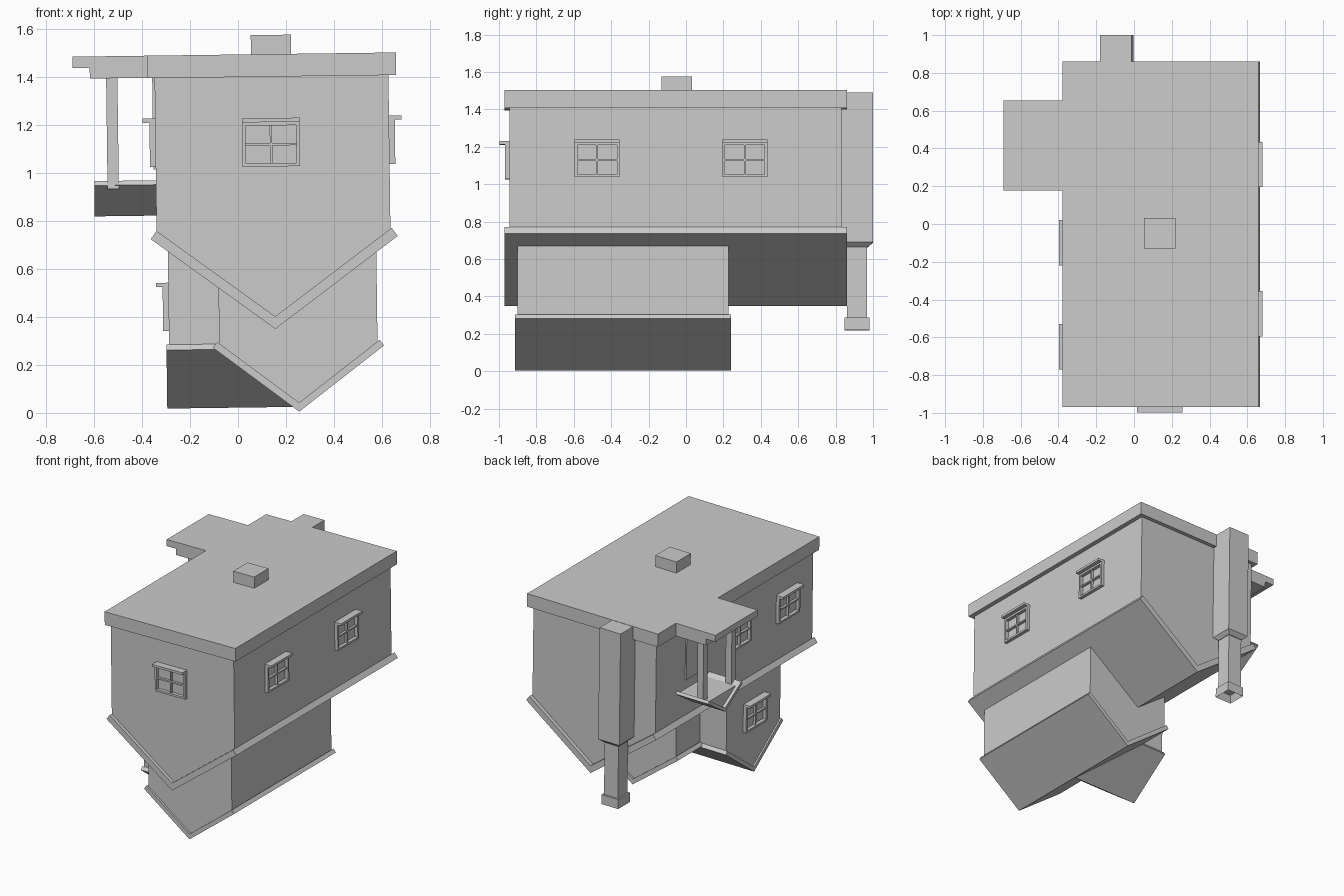
import bpy, bmesh, math
from mathutils import Matrix, Vector

if "Cube" in bpy.data.objects:
    bpy.data.objects.remove(bpy.data.objects["Cube"])

# the whole upside-down house leans slightly about the y axis
LEAN = (Matrix.Translation((0, 0, 0.8)) @ Matrix.Rotation(-0.013, 4, 'Y')
        @ Matrix.Translation((0, 0, -0.8)))


def finish(name, bm):
    bmesh.ops.recalc_face_normals(bm, faces=bm.faces)
    bm.transform(LEAN)
    me = bpy.data.meshes.new(name)
    bm.to_mesh(me)
    bm.free()
    ob = bpy.data.objects.new(name, me)
    bpy.context.collection.objects.link(ob)
    return ob


def add_box(bm, x0, x1, y0, y1, z0, z1):
    m = (Matrix.Translation(((x0 + x1) / 2, (y0 + y1) / 2, (z0 + z1) / 2))
         @ Matrix.Diagonal((abs(x1 - x0), abs(y1 - y0), abs(z1 - z0), 1)))
    return bmesh.ops.create_cube(bm, size=1, matrix=m)['verts']


def box(name, *b):
    bm = bmesh.new()
    add_box(bm, *b)
    return finish(name, bm)


def prism(name, prof, a0, a1, axis):
    """Extrude a (u, z) profile along x or y."""
    bm = bmesh.new()
    put = (lambda u, z: (u, a0, z)) if axis == 'y' else (lambda u, z: (a0, u, z))
    f = bm.faces.new([bm.verts.new(put(*p)) for p in prof])
    new = bmesh.ops.extrude_face_region(bm, geom=[f])['geom']
    d = a1 - a0
    bmesh.ops.translate(bm, verts=[v for v in new if isinstance(v, bmesh.types.BMVert)],
                        vec=(0, d, 0) if axis == 'y' else (d, 0, 0))
    return finish(name, bm)


def v_roof(name, c, half, z0, slope, t, a0, a1, axis):
    """Inverted gable sheet with square-cut eaves."""
    n = Vector((-slope, 1)).normalized() * t
    ze = z0 + half * slope
    zi = z0 + t * math.hypot(1, slope)
    prof = [(c, z0), (c + half, ze), (c + half + n.x, ze + n.y), (c, zi),
            (c - half - n.x, ze + n.y), (c - half, ze)]
    prism(name, prof, a0, a1, axis)


def v_body(name, c, half, z0, slope, top, a0, a1, axis):
    """Walls ending in a downward gable."""
    ze = z0 + half * slope
    prism(name, [(c, z0), (c + half, ze), (c + half, top), (c - half, top), (c - half, ze)],
          a0, a1, axis)


def window(name, pos, angle, w=0.24, h=0.185, d=0.024):
    """Framed window with a cross and a ledge; pos is the centre on the wall."""
    bm = bmesh.new()
    b = 0.014
    for s in (-1, 1):
        add_box(bm, s * w / 2, s * (w / 2 - b), -d, 0.01, -h / 2, h / 2)
        add_box(bm, -w / 2 + b, w / 2 - b, -d, 0.01, s * h / 2, s * (h / 2 - b))
    add_box(bm, -0.005, 0.005, -d * 0.7, 0.01, -h / 2 + b, h / 2 - b)
    for s in (-1, 1):
        add_box(bm, s * 0.005, s * (w / 2 - b), -d * 0.7, 0.01, -0.005, 0.005)
    add_box(bm, -w / 2, w / 2, -0.052, 0.01, h / 2, h / 2 + 0.017)
    bm.transform(Matrix.Translation(pos) @ Matrix.Rotation(angle, 4, 'Z'))
    finish(name, bm)


# foundation slab on top, with its small block
box("foundation_slab", -0.37, 0.667, -0.97, 0.86, 1.40, 1.494)
box("foundation_block", 0.063, 0.23, -0.13, 0.032, 1.49, 1.574)

# main storey and its inverted roof
v_body("main_walls", 0.1475, 0.4875, 0.39, 0.74, 1.41, -0.945, 0.832, 'y')
v_roof("main_roof", 0.15, 0.515, 0.348, 0.74, 0.042, -0.97, 0.86, 'y')

# lower block with its roof
v_body("lower_walls", 0.245, 0.33, 0.03, 0.76, 0.68, -0.90, 0.228, 'y')
v_roof("lower_roof", 0.245, 0.357, 0.002, 0.76, 0.03, -0.915, 0.24, 'y')

# cross wing facing left
v_body("wing_walls", -0.35, 0.305, 0.05, 0.75, 0.69, -0.294, 0.2, 'x')
v_roof("wing_roof", -0.35, 0.325, 0.022, 0.75, 0.028, -0.305, 0.225, 'x')

# porch: steps, posts, inverted canopy, door
box("porch_slab", -0.682, -0.36, 0.178, 0.655, 1.447, 1.494)
box("porch_step", -0.61, -0.33, 0.178, 0.655, 1.402, 1.448)
for i, y in enumerate((0.24, 0.56)):
    box(f"porch_post_{i}", -0.542, -0.495, y - 0.024, y + 0.024, 0.94, 1.405)
v_roof("porch_roof", 0.41, 0.195, 0.827, 0.66, 0.022, -0.597, -0.33, 'x')
prism("porch_ceiling", [(0.41, 0.84), (0.58, 0.952), (0.24, 0.952)], -0.575, -0.33, 'x')
box("porch_door", -0.35, -0.33, 0.32, 0.50, 1.02, 1.402)

# chimney: shaft, shoulder, stack and hollow cap
bm = bmesh.new()
add_box(bm, -0.172, -0.005, 0.82, 1.0, 0.69, 1.492)
vs = add_box(bm, -0.172, -0.005, 0.835, 1.0, 0.665, 0.69)
for v in vs:
    if v.co.z < 0.68:
        v.co.x = -0.0885 + (v.co.x + 0.0885) * 0.7
        v.co.y = 0.915 + (v.co.y - 0.915) * 0.68
add_box(bm, -0.144, -0.034, 0.86, 0.968, 0.285, 0.67)
finish("chimney", bm)
bm = bmesh.new()
add_box(bm, -0.155, -0.023, 0.848, 0.98, 0.22, 0.288)
bm.faces.ensure_lookup_table()
low = min(bm.faces, key=lambda f: f.calc_center_median().z)
bmesh.ops.inset_region(bm, faces=[low], thickness=0.025)
bmesh.ops.translate(bm, verts=list(low.verts), vec=(0, 0, 0.05))
finish("chimney_cap", bm)

# windows: front, right pair, left pair, wing
window("front_window", (0.142, -0.945, 1.118), 0)
for i, y in enumerate((-0.475, 0.315)):
    window(f"right_window_{i}", (0.635, y, 1.122), math.pi / 2)
for i, y in enumerate((-0.65, -0.10)):
    window(f"left_window_{i}", (-0.34, y, 1.122), -math.pi / 2)
window("wing_window", (-0.294, -0.355, 0.437), -math.pi / 2)
